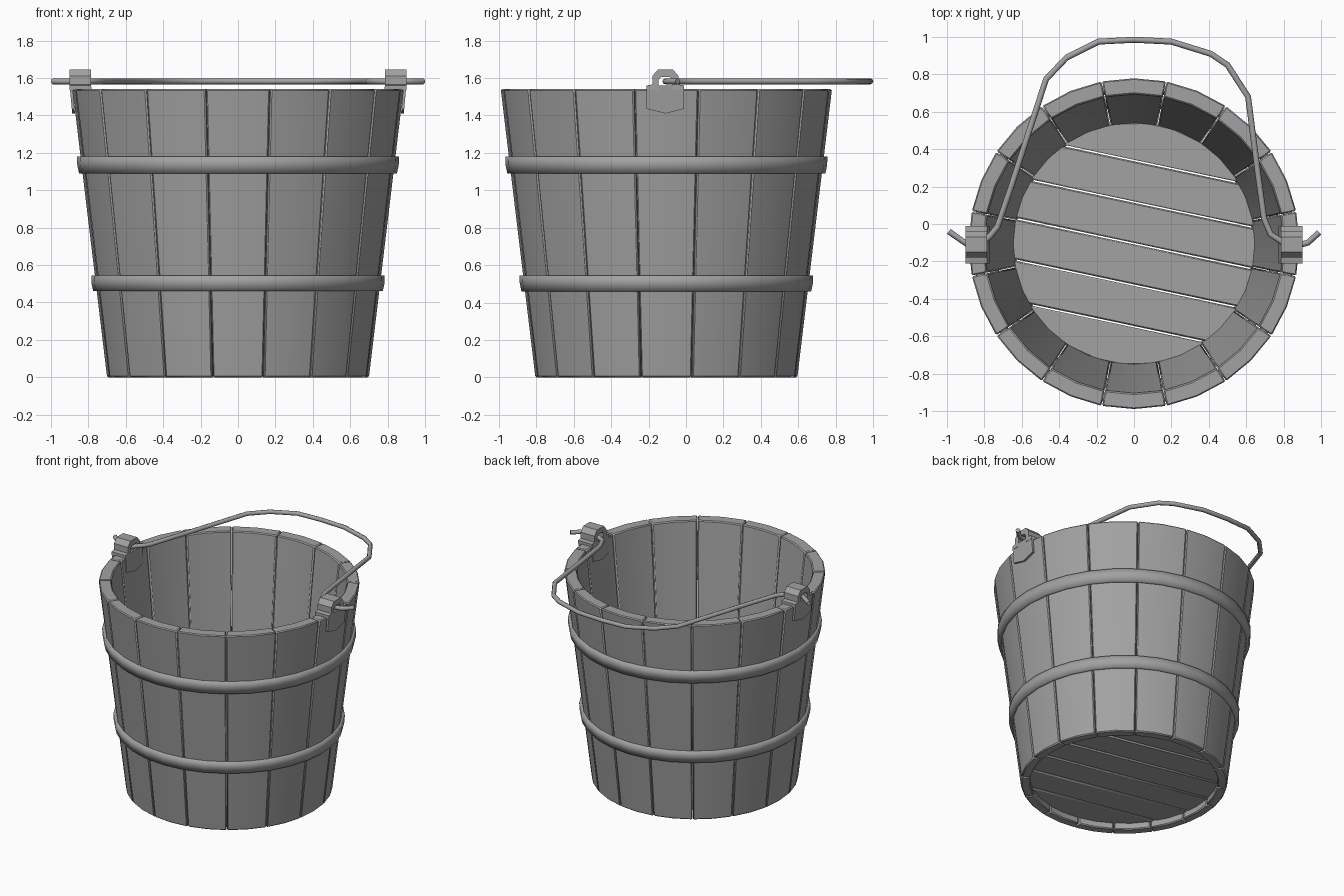
import bpy, bmesh
from math import sin, cos, pi, sqrt, radians
from mathutils import Matrix

cube = bpy.data.objects.get("Cube")
if cube:
    bpy.data.objects.remove(cube, do_unlink=True)

CY = -0.105          # bucket axis sits forward of the swung-back handle
HEIGHT = 1.54
STAVES = 16

grey = bpy.data.materials.new("plain grey")
grey.use_nodes = True
grey.diffuse_color = (0.36, 0.36, 0.36, 1)
grey.node_tree.nodes["Principled BSDF"].inputs["Base Color"].default_value = (0.36, 0.36, 0.36, 1)


def outer(z):
    return 0.70 + 0.185 * z / HEIGHT


def inner(z):
    return 0.635 + 0.165 * z / HEIGHT


def finish(bm, name, angle=35, bevel=0):
    """Turn a bmesh into a shaded object, optionally with chamfered edges."""
    bmesh.ops.recalc_face_normals(bm, faces=bm.faces)
    mesh = bpy.data.meshes.new(name)
    bm.to_mesh(mesh)
    bm.free()
    mesh.materials.append(grey)
    ob = bpy.data.objects.new(name, mesh)
    bpy.context.collection.objects.link(ob)
    bpy.ops.object.select_all(action='DESELECT')
    ob.select_set(True)
    bpy.context.view_layer.objects.active = ob
    bpy.ops.object.shade_smooth_by_angle(angle=radians(angle))
    if bevel:
        mod = ob.modifiers.new("worn edges", 'BEVEL')
        mod.width = bevel
        mod.segments = 1
        mod.limit_method = 'ANGLE'
        mod.angle_limit = radians(50)
    return ob


def prism(bm, ring_a, ring_b):
    """Closed solid between two matching outlines."""
    a = [bm.verts.new(p) for p in ring_a]
    b = [bm.verts.new(p) for p in ring_b]
    bm.faces.new(a[::-1])
    bm.faces.new(b)
    n = len(a)
    for i in range(n):
        j = (i + 1) % n
        bm.faces.new((a[i], a[j], b[j], b[i]))


def polar(r, a, z):
    return (r * sin(a), CY + r * cos(a), z)


# Staves: tapered wall boards with a thin gap between neighbours
bm = bmesh.new()
half = pi / STAVES - 0.0025
for s in range(STAVES):
    mid = 2 * pi * s / STAVES
    rings = []
    for z in (0, HEIGHT):
        ring = [polar(outer(z), mid + k * half, z) for k in (-1, 0, 1)]
        ring += [polar(inner(z), mid + k * half, z) for k in (1, 0, -1)]
        rings.append(ring)
    prism(bm, *rings)
finish(bm, "wall_staves", bevel=0.007)

# Floor planks: strips cut to the round inside of the wall
bm = bmesh.new()
R, PLANKS, STEPS = 0.652, 6, 6
width = 2 * R / PLANKS
for p in range(PLANKS):
    lo = -R + p * width + 0.004
    vs = [lo + (width - 0.008) * i / STEPS for i in range(STEPS + 1)]
    edge = [(sqrt(R * R - v * v), v) for v in vs]
    outline = edge + [(-u, v) for u, v in reversed(edge)]
    prism(bm, [(u, v, 0.05) for u, v in outline], [(u, v, 0.1) for u, v in outline])
bmesh.ops.transform(bm, verts=bm.verts,
                    matrix=Matrix.Translation((0, CY, 0)) @ Matrix.Rotation(radians(-12), 4, 'Z'))
finish(bm, "floor_planks", bevel=0.007)

# Hoops: bands following the taper of the wall
SEG = 2 * STAVES
for name, z0, z1 in (("lower_hoop", 0.46, 0.545), ("upper_hoop", 1.09, 1.18)):
    bm = bmesh.new()
    section = [(outer(z0) - 0.02, z0), (outer(z0) + 0.019, z0),
               (outer((z0 + z1) / 2) + 0.023, (z0 + z1) / 2),
               (outer(z1) + 0.019, z1), (outer(z1) - 0.02, z1)]
    loops = [[bm.verts.new(polar(r, 2 * pi * i / SEG, z)) for r, z in section]
             for i in range(SEG)]
    for i in range(SEG):
        a, b = loops[i], loops[(i + 1) % SEG]
        for k in range(len(section)):
            m = (k + 1) % len(section)
            bm.faces.new((a[k], b[k], b[m], a[m]))
    finish(bm, name, angle=180)

# Handle ears: arched saddle over the rim with a plate on each side of the wall
EY = -0.11
side_out = [(0.1, 1.535), (0.1, 1.56), (0.07, 1.565), (0.07, 1.61), (0.04, 1.645)]
side_in = [(0.022, 1.605), (0.038, 1.59), (0.038, 1.535)]
arch = (side_out + [(-y, z) for y, z in reversed(side_out)]
        + [(-y, z) for y, z in reversed(side_in)] + side_in)
plate = [(-0.1, 1.56), (-0.1, 1.435), (0, 1.41), (0.1, 1.435), (0.1, 1.56)]
for name, sx in (("left_ear", 1), ("right_ear", -1)):
    bm = bmesh.new()
    prism(bm, [(sx * 0.785, EY + y, z) for y, z in arch],
          [(sx * 0.9, EY + y, z) for y, z in arch])
    for x in (0.785, 0.885):
        prism(bm, *[[(sx * (x + t + 0.09 * (z - 1.56)), EY + y, z) for y, z in plate]
                    for t in (0, 0.015)])
    finish(bm, name)

# Handle: bent wire lying back over the rim, hooked through both ears
path = [(-0.99, -0.04), (-0.89, -0.11), (-0.81, -0.1), (-0.77, -0.065), (-0.73, -0.015),
        (-0.66, 0.19), (-0.47, 0.775), (-0.36, 0.89), (-0.19, 0.975), (0, 0.985),
        (0.2, 0.975), (0.41, 0.91), (0.5, 0.85), (0.61, 0.68), (0.66, 0.29),
        (0.695, 0.03), (0.73, -0.055), (0.79, -0.095), (0.89, -0.11), (0.93, -0.1),
        (0.99, -0.045)]
wire = bpy.data.curves.new("handle", 'CURVE')
wire.dimensions = '3D'
wire.bevel_depth = 0.016
wire.bevel_resolution = 2
wire.use_fill_caps = True
spline = wire.splines.new('POLY')
spline.points.add(len(path) - 1)
for pt, (x, y) in zip(spline.points, path):
    pt.co = (x, y, 1.582, 1)
wire.materials.append(grey)
bpy.context.collection.objects.link(bpy.data.objects.new("handle", wire))
